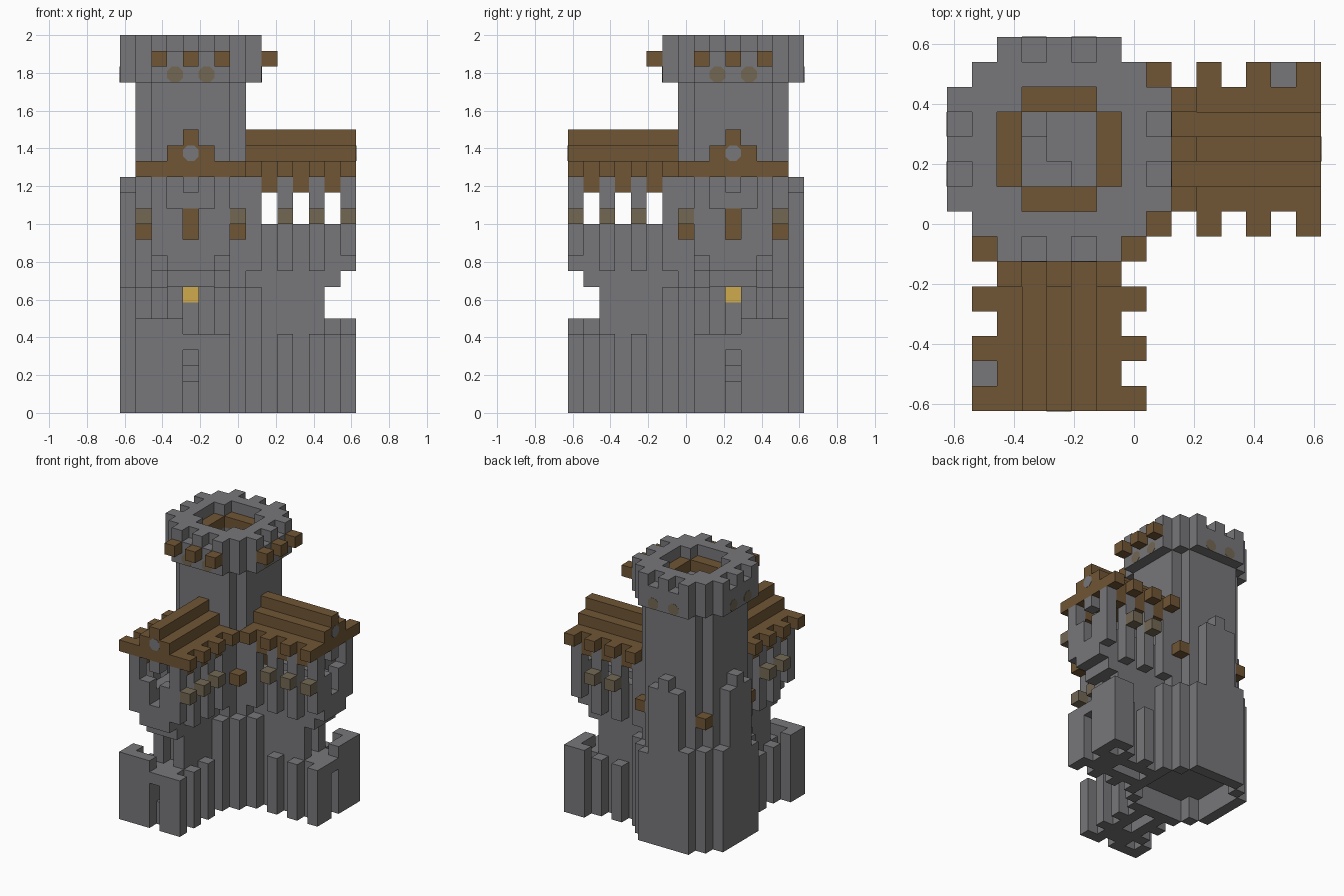
import bpy, bmesh, math
from mathutils import Vector, Quaternion

cube = bpy.data.objects.get("Cube")
if cube:
    bpy.data.objects.remove(cube)

U = 1 / 12          # edge of one block
C = 4               # tower centre on the block grid
COLOURS = {
    "stone_grey": (0.185, 0.18, 0.19),
    "wood_brown": (0.16, 0.092, 0.036),
    "weathered_wood": (0.17, 0.137, 0.088),
    "lamp_gold": (0.62, 0.41, 0.075),
}
MATS = {}
for name, rgb in COLOURS.items():
    m = bpy.data.materials.new(name)
    m.use_nodes = True
    m.diffuse_color = (*rgb, 1)
    m.node_tree.nodes["Principled BSDF"].inputs["Base Color"].default_value = (*rgb, 1)
    MATS[name] = m
STONE, WOOD, WEATHERED, GOLD = COLOURS

grid = {}           # block -> (part, colour); a runs right, b runs to the front


def box(part, colour, a, b, k):
    """Fill inclusive block ranges; part None carves."""
    for i in range(a[0], a[1] + 1):
        for j in range(b[0], b[1] + 1):
            for h in range(k[0], k[1] + 1):
                if part:
                    grid[i, j, h] = (part, colour)
                else:
                    grid.pop((i, j, h), None)


def octagon(part, colour, radius, limit, k):
    for i in range(-radius, radius + 1):
        span = min(radius, limit - abs(i))
        box(part, colour, (C + i, C + i), (C - span, C + span), k)


def around(d, r):
    """The four blocks at distance r and sideways offset d from the tower centre."""
    return [(C + d, C - r), (C + d, C + r), (C - r, C + d), (C + r, C + d)]


def pillar(part, colour, a, b, k):
    box(part, colour, (a, a), (b, b), k)


def disc(name, colour, a, b, k, facing):
    """Thin eight-sided plate on the face of a block."""
    place = Vector(((a - 7) * U, (7 - b) * U, (k + 0.5) * U)) + facing * U / 2
    turn = facing.to_track_quat("Z", "Y") @ Quaternion((0, 0, 1), math.pi / 8)
    bpy.ops.mesh.primitive_cylinder_add(vertices=8, radius=0.045, depth=0.003,
                                        location=place, rotation=turn.to_euler())
    plate = bpy.context.object
    plate.name = name
    plate.data.materials.append(MATS[colour])


# Tower: wide foot, slim shaft, wide head
octagon("tower_foot", STONE, 4, 6, (0, 7))
octagon("tower_shaft", STONE, 3, 5, (0, 20))
octagon(None, None, 3, 5, (0, 1))
octagon("tower_head", STONE, 4, 6, (21, 23))

# Notches and worn round patches around the head
for d in (-1, 1):
    for a, b in around(d, 4):
        pillar(None, None, a, b, (23, 23))
        out = Vector((a - C, 0, 0)) if abs(a - C) == 4 else Vector((0, C - b, 0))
        disc("head_patch", WEATHERED, a, b, 21, out.normalized())

# Lookout walk with a stair sunk in the middle
octagon("lookout_walk", WOOD, 2, 3, (22, 22))
octagon(None, None, 2, 3, (23, 23))
box(None, None, (3, 5), (3, 5), (22, 22))
box("lookout_stair", STONE, (3, 5), (3, 5), (20, 21))
box(None, None, (3, 3), (3, 5), (21, 21))
pillar(None, None, 4, 5, (21, 21))
pillar(None, None, 3, 3, (20, 20))

# Back buttresses climbing the shaft
for d, top in ((-2, 8), (-1, 13), (0, 14), (1, 13)):
    pillar("buttresses", STONE, C + d, 0, (8, top))
    pillar("buttresses", STONE, 0, C + d, (8, top))
pillar("buttresses", STONE, 1, 1, (8, 8))

# Beam ends on the shaft corners
for a in (1, 7):
    for b in (1, 7):
        pillar("corner_beams", WOOD, a, b, (11, 11))


def wing(side, swap):
    """One wing along a; swap turns it to run along b."""
    def put(part, colour, a, b, k):
        box(part and f"{side}_{part}", colour, *((b, a) if swap else (a, b)), k)

    # Hollow base with posts, end wall and a broken parapet
    put("base", STONE, (9, 14), (3, 5), (0, 4))
    put(None, None, (9, 13), (4, 4), (0, 3))
    for a in (10, 12, 14):
        for b in (2, 6):
            put("base_posts", STONE, (a, a), (b, b), (0, 4))
    put("base_posts", STONE, (13, 14), (1, 1), (0, 5))
    put("parapet", STONE, (14, 14), (2, 3), (5, 5))
    # Doorway with steps inside
    put(None, None, (14, 14), (4, 4), (0, 3))
    put("steps", STONE, (13, 13), (4, 4), (0, 1))
    put("steps", STONE, (12, 12), (4, 4), (0, 2))
    # Neck with a lamp in a niche
    put("neck", STONE, (8, 12), (3, 5), (5, 7))
    put(None, None, (12, 12), (4, 4), (5, 7))
    put("lamp", GOLD, (11, 11), (4, 4), (7, 7))
    put("neck", STONE, (8, 13), (3, 5), (8, 8))
    # Hall: core, end wall, side posts with openings between
    put("hall", STONE, (8, 14), (3, 5), (9, 11))
    put("hall", STONE, (14, 14), (2, 6), (10, 14))
    put(None, None, (8, 13), (4, 4), (11, 11))
    for b in (2, 6):
        for a in (8, 10, 12):
            put("hall_posts", STONE, (a, a), (b, b), (9, 14))
        for a in (9, 11, 13):
            put("lintels", WOOD, (a, a), (b, b), (14, 14))
    # Window in the end wall, door on the tower behind it
    put(None, None, (14, 14), (3, 5), (13, 13))
    put(None, None, (14, 14), (4, 4), (11, 12))
    for b in (3, 5):
        put(None, None, (14, 14), (b, b), (14, 14))
    put("inner_door", WOOD, (7, 7), (4, 4), (11, 12))
    # Stepped roof
    put("roof", WOOD, (8, 14), (2, 6), (15, 15))
    put("roof", WOOD, (8, 14), (3, 5), (16, 16))
    put("roof", WOOD, (8, 14), (4, 4), (17, 17))
    # Rafter ends and brackets along the sides
    for b in (1, 7):
        for a in (8, 10, 12, 14):
            put("rafters", WOOD, (a, a), (b, b), (15, 15))
    for a, b in ((10, 1), (12, 1), (10, 7), (12, 7), (14, 7)):
        put("brackets", WEATHERED, (a, a), (b, b), (12, 12))
    # Beams under the tower battlements
    for b in (2, 4, 6):
        put("head_beams", WOOD, (9, 9), (b, b), (22, 22))
    # Round gable window
    a, b = (4, 14) if swap else (14, 4)
    disc(f"{side}_gable_window", STONE, a, b, 16, Vector((0, -1, 0) if swap else (1, 0, 0)))


wing("side_wing", False)
wing("front_wing", True)

# Turn the blocks of each part into an outer skin
AXES = [Vector(v) for v in ((1, 0, 0), (0, 1, 0), (0, 0, 1))]


def skin(part, colour, cells):
    bm = bmesh.new()
    cache = {}

    def vert(p):
        key = tuple(round(2 * c) for c in p)
        if key not in cache:
            cache[key] = bm.verts.new(((p.x - 7) * U, (7 - p.y) * U, (p.z + 0.5) * U))
        return cache[key]

    for cell in cells:
        centre = Vector(cell)
        for n in range(3):
            for sign in (-1, 1):
                normal = AXES[n] * sign
                if tuple(int(c) for c in centre + normal) in grid:
                    continue
                u, v = AXES[(n + 1) % 3] / 2, AXES[(n + 2) % 3] / 2
                m = centre + normal / 2
                ring = [m - u - v, m + u - v, m + u + v, m - u + v]
                # the b axis is flipped, so winding is reversed
                if sign > 0:
                    ring.reverse()
                bm.faces.new([vert(p) for p in ring])
    bmesh.ops.dissolve_limit(bm, angle_limit=0.01, verts=bm.verts[:], edges=bm.edges[:])
    mesh = bpy.data.meshes.new(part)
    bm.to_mesh(mesh)
    bm.free()
    mesh.materials.append(MATS[colour])
    bpy.context.collection.objects.link(bpy.data.objects.new(part, mesh))


parts = {}
for cell, key in grid.items():
    parts.setdefault(key, []).append(cell)
for (part, colour), cells in parts.items():
    skin(part, colour, cells)
